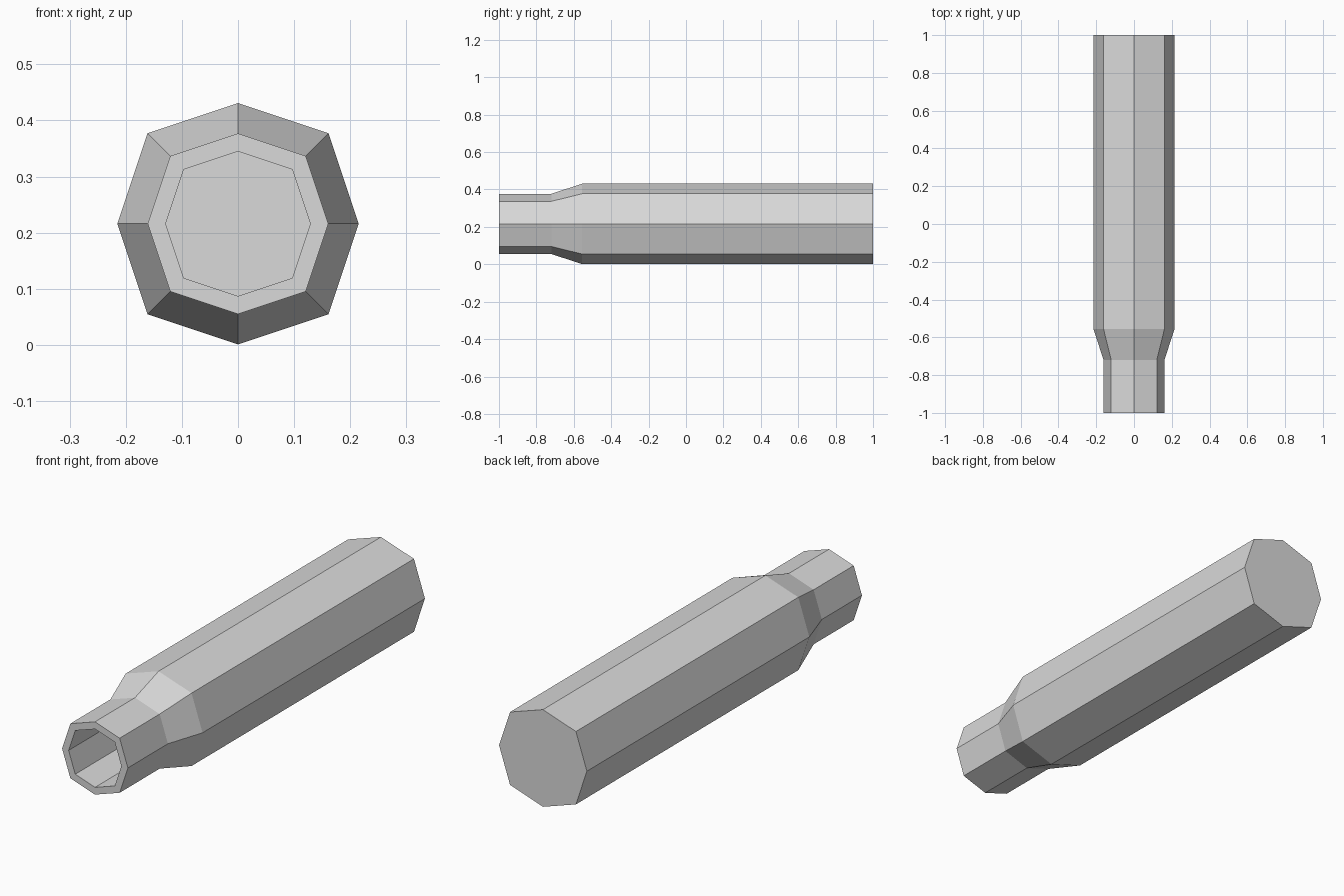
import bpy
import bmesh

cube = bpy.data.objects.get("Cube")
if cube:
    bpy.data.objects.remove(cube, do_unlink=True)

CENTER_Z = 0.216
# Slightly squarish octagon: unit corner directions, counter-clockwise
CORNERS = [(1, 0), (.75, .75), (0, 1), (-.75, .75),
           (-1, 0), (-.75, -.75), (0, -1), (.75, -.75)]
# Profile as (y, radius): rear end, shoulder, neck, rim, bore floor
PROFILE = [(1, .215), (-.555, .215), (-.72, .161), (-1, .161),
           (-1, .129), (-.6, .129)]


def flat_material(name, rgb):
    mat = bpy.data.materials.new(name)
    mat.use_nodes = True
    mat.diffuse_color = (*rgb, 1)
    mat.node_tree.nodes["Principled BSDF"].inputs["Base Color"].default_value = (*rgb, 1)
    return mat


def loft(name, profile, mat):
    bm = bmesh.new()
    rings = [[bm.verts.new((x * r, y, CENTER_Z + z * r)) for x, z in CORNERS]
             for y, r in profile]
    # Walls between neighbouring rings
    for a, b in zip(rings, rings[1:]):
        for i in range(len(CORNERS)):
            j = (i + 1) % len(CORNERS)
            bm.faces.new((a[i], a[j], b[j], b[i]))
    # Rear cap and bore floor
    bm.faces.new(rings[0])
    bm.faces.new(rings[-1])
    bmesh.ops.recalc_face_normals(bm, faces=bm.faces)
    mesh = bpy.data.meshes.new(name)
    bm.to_mesh(mesh)
    bm.free()
    mesh.materials.append(mat)
    obj = bpy.data.objects.new(name, mesh)
    bpy.context.collection.objects.link(obj)
    return obj


# Hollow-necked casing
loft("casing", PROFILE, flat_material("light_grey", (.7, .7, .7)))
